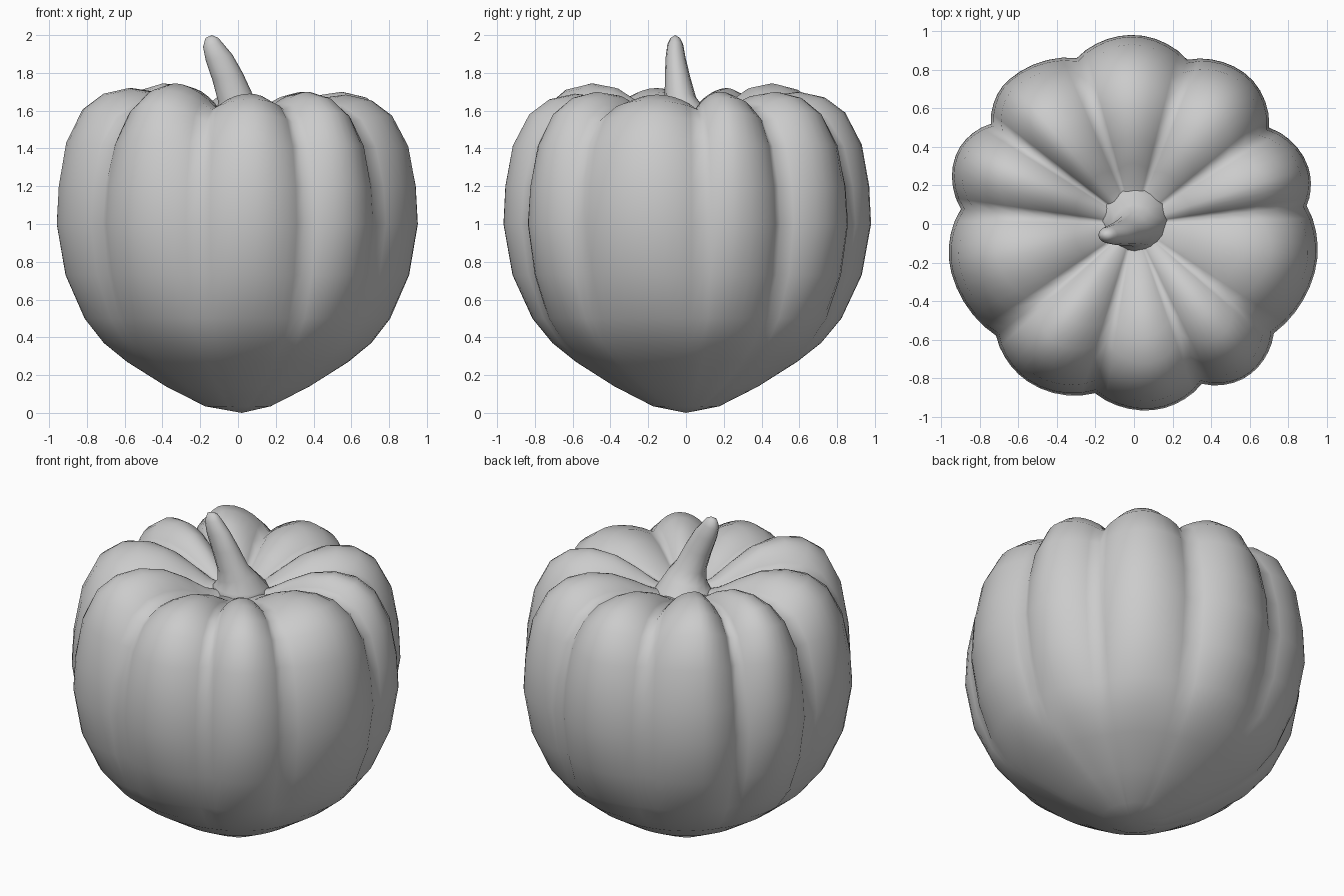
import bpy, bmesh, math

if "Cube" in bpy.data.objects:
    bpy.data.objects.remove(bpy.data.objects["Cube"])


def skin(name, rings, bottom, top):
    """Join rings of points into a closed smooth surface with pole points."""
    bm = bmesh.new()
    rows = [[bm.verts.new(p) for p in ring] for ring in rings]
    n = len(rows[0])
    for a, b in zip(rows, rows[1:]):
        for i in range(n):
            j = (i + 1) % n
            bm.faces.new((a[i], a[j], b[j], b[i]))
    lo, hi = bm.verts.new(bottom), bm.verts.new(top)
    for i in range(n):
        j = (i + 1) % n
        bm.faces.new((lo, rows[0][j], rows[0][i]))
        bm.faces.new((hi, rows[-1][i], rows[-1][j]))
    for f in bm.faces:
        f.smooth = True
    me = bpy.data.meshes.new(name)
    bm.to_mesh(me)
    bm.free()
    ob = bpy.data.objects.new(name, me)
    bpy.context.collection.objects.link(ob)
    return ob


# Lobes: (groove angle, groove radius, crest angle, crest radius, crest height)
LOBES = [
    (6, .90, 18, .95, 1.70), (35.5, .86, 54, .97, 1.70), (72, .895, 91, .98, 1.70),
    (109, .91, 131, .99, 1.745), (145, .905, 159, .99, 1.72), (175, .90, 195, .98, 1.72),
    (219, .92, 236, .985, 1.745), (257, .90, 276, .97, 1.69), (293, .90, 308, .985, 1.70),
    (322, .92, 345, .97, 1.685),
]
# Vertical sections (relative radius, height) over a crest and along a groove
CREST = [(.18, .035), (.39, .14), (.60, .27), (.73, .37), (.84, .5), (.95, .73), (1, 1),
         (.99, 1.2), (.95, 1.42), (.86, 1.59), (.75, 1.67), (.61, 1.70), (.46, 1.68),
         (.32, 1.62), (.2, 1.55), (.1, 1.525)]
GROOVE = [(.19, .035), (.42, .14), (.65, .27), (.78, .37), (.88, .5), (.96, .73), (1, 1),
          (.98, 1.2), (.92, 1.41), (.82, 1.54), (.69, 1.605), (.56, 1.61), (.43, 1.59),
          (.31, 1.555), (.2, 1.53), (.1, 1.52)]

# Columns around the body: angle, radius, lobe weight, crest height
STEPS = 5
columns = []
for k, (ga, gr, ca, cr, h) in enumerate(LOBES):
    na, nr = LOBES[(k + 1) % len(LOBES)][:2]
    if na < ga:
        na += 360
    for i in range(2 * STEPS):
        rising = i < STEPS
        u = i / STEPS if rising else 2 - i / STEPS
        a0, r0 = (ga, gr) if rising else (na, nr)
        w = math.sin(u * math.pi / 2) ** .85
        columns.append((math.radians(a0 + (ca - a0) * u), r0 + (cr - r0) * w, w, h))

# Ribbed body
rings = []
for (rc, zc), (rg, zg) in zip(CREST, GROOVE):
    ring = []
    for a, radius, w, h in columns:
        r = (rg + (rc - rg) * w) * radius
        lift = (h - 1.70) * max(0, min(1, (zc - 1.2) / .4)) * min(1, rc / .5)
        z = zg + (zc + lift - zg) * w
        ring.append((r * math.cos(a), r * math.sin(a), z))
    rings.append(ring)
skin("pumpkin_body", rings, (0.02, 0, 0), (0, 0, 1.52))

# Leaning stem with flared foot: (x, y, z, radius x, radius y)
STEM = [(.0, .03, 1.48, .20, .20), (.005, .02, 1.55, .155, .15), (.0, -.01, 1.61, .115, .11),
        (-.015, -.03, 1.67, .09, .083), (-.055, -.045, 1.78, .08, .067),
        (-.10, -.055, 1.88, .07, .053), (-.135, -.057, 1.95, .05, .042),
        (-.138, -.057, 1.985, .034, .025)]
stem_rings = []
for x, y, z, rx, ry in STEM:
    ring = []
    for i in range(12):
        a = i * math.tau / 12
        tilt = -.25 * rx * math.cos(a) * -1 if z > 1.6 and z < 1.96 else 0
        ring.append((x + rx * math.cos(a), y + ry * math.sin(a), z + tilt))
    stem_rings.append(ring)
skin("stem", stem_rings, (0, .03, 1.46), (-.138, -.057, 2.0))
